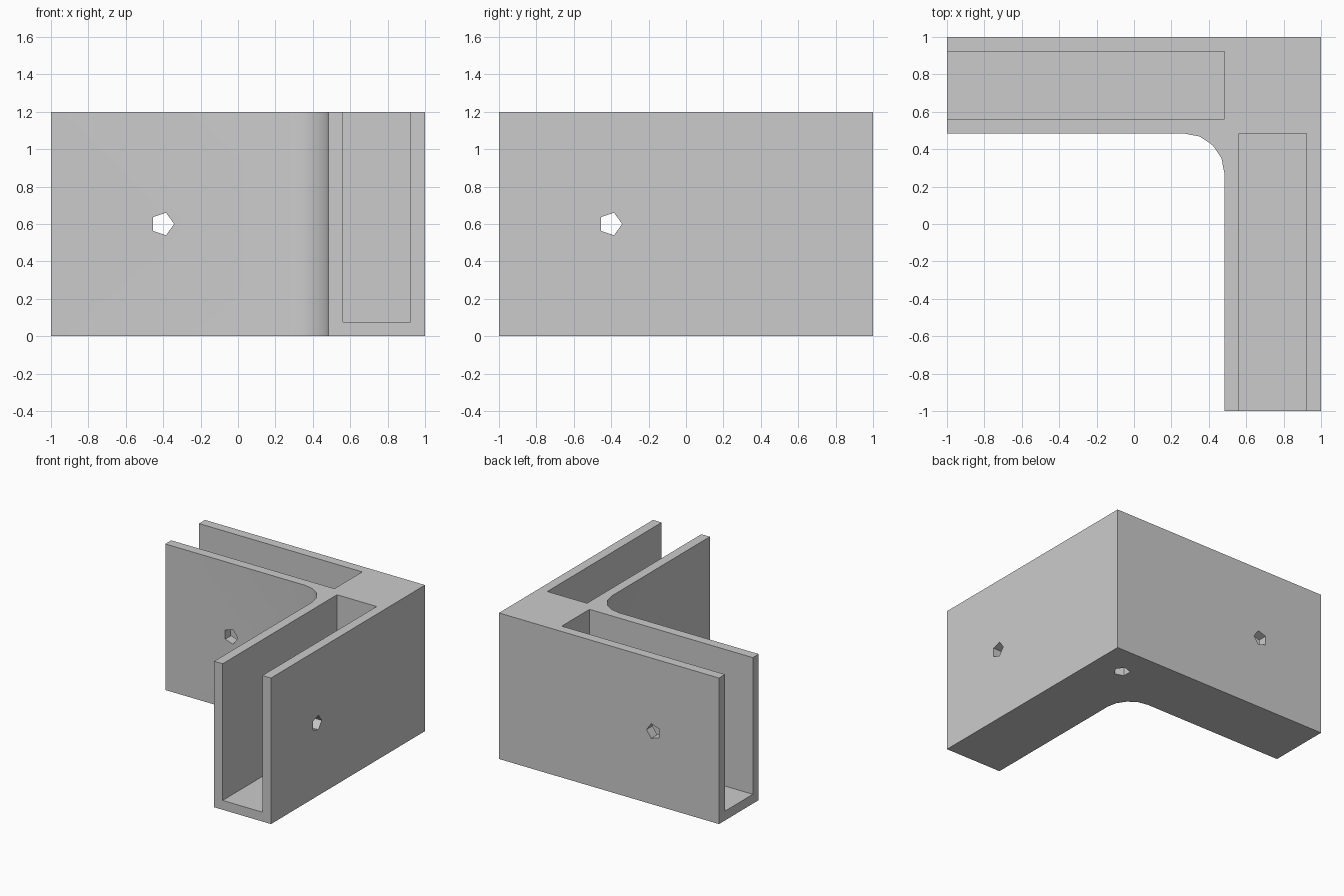
import bpy, bmesh
from math import cos, sin, pi
from mathutils import Vector

if "Cube" in bpy.data.objects:
    bpy.data.objects.remove(bpy.data.objects["Cube"])

HEIGHT = 1.2
INNER = 0.484                   # inner face of both legs
SLOT = (0.561, 0.922)           # slot limits across a leg
FLOOR = 0.077
FILLET = 0.215
HOLE_POS, HOLE_R = -0.404, 0.063
X, Y, Z = Vector((1, 0, 0)), Vector((0, 1, 0)), Vector((0, 0, 1))


def prism(name, points, extrude):
    """Solid made by sweeping a flat polygon along a vector."""
    bm = bmesh.new()
    base = bm.faces.new([bm.verts.new(p) for p in points])
    swept = bmesh.ops.extrude_face_region(bm, geom=[base], use_keep_orig=True)
    moved = [v for v in swept["geom"] if isinstance(v, bmesh.types.BMVert)]
    bmesh.ops.translate(bm, verts=moved, vec=extrude)
    bmesh.ops.recalc_face_normals(bm, faces=bm.faces)
    mesh = bpy.data.meshes.new(name)
    bm.to_mesh(mesh)
    bm.free()
    obj = bpy.data.objects.new(name, mesh)
    bpy.context.collection.objects.link(obj)
    return obj


def box(name, lo, hi):
    corners = [(lo[0], lo[1]), (hi[0], lo[1]), (hi[0], hi[1]), (lo[0], hi[1])]
    return prism(name, [(x, y, lo[2]) for x, y in corners], Z * (hi[2] - lo[2]))


def hole(name, centre, u, v, extrude):
    """Five-sided hole cutter with its point along u."""
    ring = [2 * pi * i / 5 for i in range(5)]
    pts = [Vector(centre) + HOLE_R * (u * cos(a) + v * sin(a)) for a in ring]
    return prism(name, pts, extrude)


# L-shaped body with a rounded inner corner
c = INNER - FILLET
arc = [(c + FILLET * sin(i * pi / 8), c + FILLET * cos(i * pi / 8)) for i in range(5)]
outline = [(-1, 1), (-1, INNER)] + arc + [(INNER, -1), (1, -1), (1, 1)]
bracket = prism("corner_bracket", [(x, y, 0) for x, y in outline], Z * HEIGHT)

# Slots open at the top and at the leg ends, then the screw holes
mid = (INNER + 1) / 2
cutters = [
    box("back_slot", (-1.2, SLOT[0], FLOOR), (INNER, SLOT[1], 1.4)),
    box("side_slot", (SLOT[0], -1.2, FLOOR), (SLOT[1], INNER, 1.4)),
    hole("back_hole", (HOLE_POS, 0.3, HEIGHT / 2), X, Z, Y),
    hole("side_hole", (0.3, HOLE_POS, HEIGHT / 2), Y, Z, X),
    hole("bottom_hole", (mid, mid, -0.1), X, Y, Z * 0.5),
]
bpy.context.view_layer.objects.active = bracket
for cutter in cutters:
    cutter.hide_render = True
    mod = bracket.modifiers.new(cutter.name, "BOOLEAN")
    mod.operation = "DIFFERENCE"
    mod.solver = "EXACT"
    mod.object = cutter
    bpy.ops.object.modifier_apply(modifier=mod.name)
    bpy.data.objects.remove(cutter)

# Plain grey finish, smooth only around the rounded corner
grey = bpy.data.materials.new("plain_grey")
grey.use_nodes = True
colour = (0.6, 0.6, 0.6, 1)
grey.diffuse_color = colour
grey.node_tree.nodes["Principled BSDF"].inputs["Base Color"].default_value = colour
bracket.data.materials.clear()
bracket.data.materials.append(grey)
bpy.ops.object.select_all(action="DESELECT")
bracket.select_set(True)
bpy.ops.object.shade_smooth_by_angle(angle=pi / 6)
